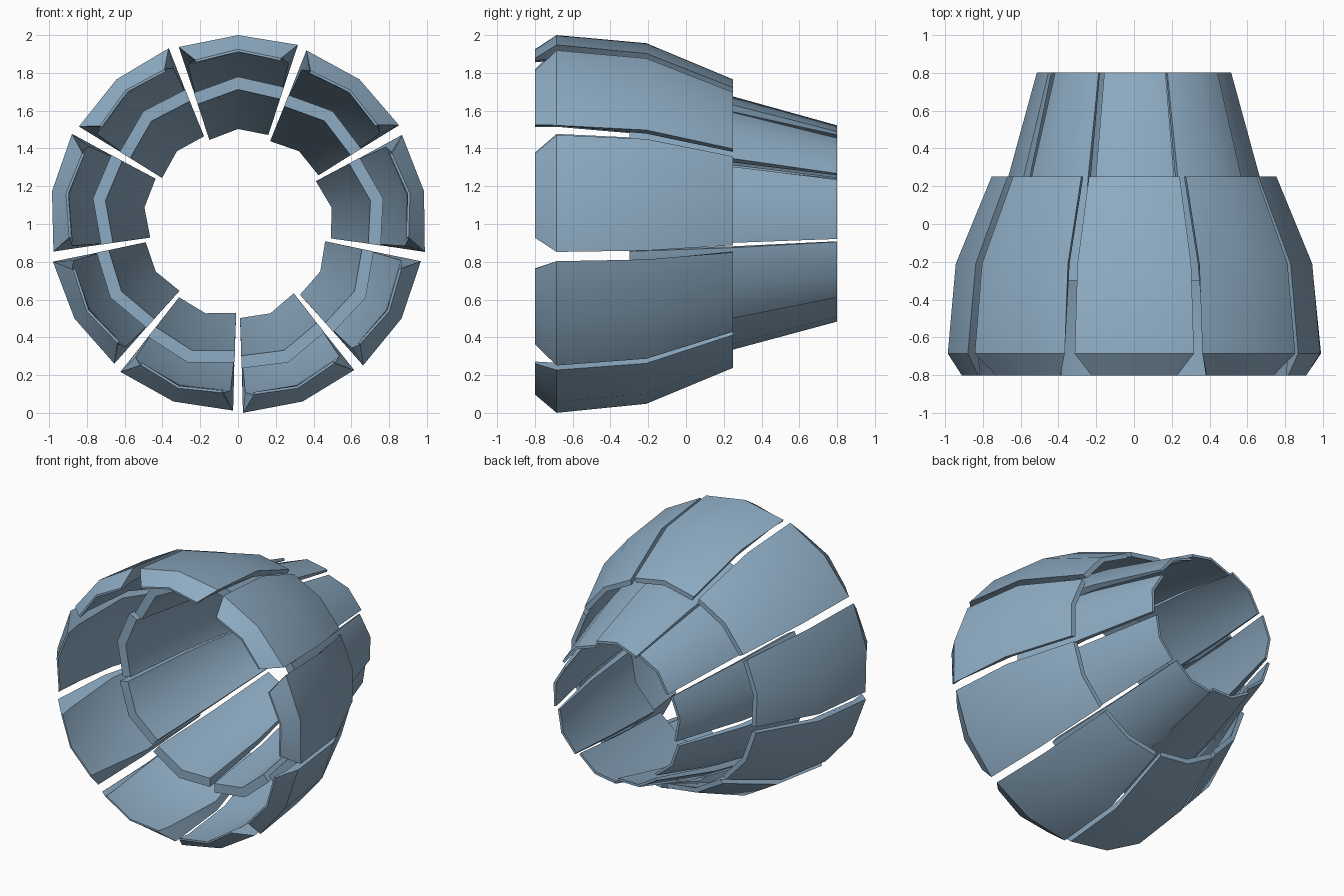
import bpy, bmesh, math

if "Cube" in bpy.data.objects:
    bpy.data.objects.remove(bpy.data.objects["Cube"])

COUNT = 9
steel = bpy.data.materials.new("steel_blue")
steel.diffuse_color = (0.27, 0.41, 0.545, 1)
steel.use_nodes = True
steel.node_tree.nodes["Principled BSDF"].inputs["Base Color"].default_value = steel.diffuse_color


def point(r, deg, y):
    a = math.radians(deg)
    return (r * math.sin(a), y, r * math.cos(a))


def loft(name, stations):
    """Closed curved plate: each station is y, outer radius, outer half angle,
    inner radius, inner half angle, left edge scale, right edge scale."""
    bm = bmesh.new()
    rings = []
    for y, ro, ao, ri, ai, left, right in stations:
        rings.append([bm.verts.new(p) for p in (
            point(ro * left, -ao, y), point(ro, 0, y), point(ro * right, ao, y),
            point(ri * right, ai, y), point(ri, 0, y), point(ri * left, -ai, y))])
    for a, b in zip(rings, rings[1:]):
        for i in range(6):
            j = (i + 1) % 6
            bm.faces.new((a[i], a[j], b[j], b[i]))
    # end caps, split at the plate's middle
    for r in (rings[0], rings[-1]):
        bm.faces.new((r[0], r[1], r[4], r[5]))
        bm.faces.new((r[1], r[2], r[3], r[4]))
    bmesh.ops.recalc_face_normals(bm, faces=bm.faces)
    mesh = bpy.data.meshes.new(name)
    bm.to_mesh(mesh)
    bm.free()
    mesh.materials.append(steel)
    return mesh


# outer petal: shell with a bevelled front rim and an open back edge
outer = loft("outer_petal", [
    (-0.80, 0.925, 14.6, 0.912, 14.6, 0.97, 0.98),
    (-0.685, 1.000, 18.5, 0.908, 15.0, 0.988, 1.0),
    (-0.21, 0.957, 18.5, 0.895, 17.5, 0.985, 0.995),
    (0.25, 0.765, 18.5, 0.730, 18.3, 0.98, 0.995)])

# inner petal: tapering tube segment that starts inside the shell
inner = loft("inner_petal", [
    (-0.30, 0.780, 18.6, 0.712, 18.6, 0.94, 0.98),
    (0.25, 0.675, 18.6, 0.635, 18.6, 0.94, 0.985),
    (0.80, 0.522, 18.8, 0.503, 18.8, 0.935, 0.99)])

# ring of petals around the y axis
for mesh in (outer, inner):
    for i in range(COUNT):
        ob = bpy.data.objects.new(f"{mesh.name}_{i + 1}", mesh)
        ob.location.z = 1.0
        ob.rotation_euler.y = i * math.tau / COUNT
        bpy.context.collection.objects.link(ob)
    bpy.ops.object.select_all(action='DESELECT')
    ob.select_set(True)
    bpy.context.view_layer.objects.active = ob
    bpy.ops.object.shade_smooth_by_angle(angle=math.radians(35))
